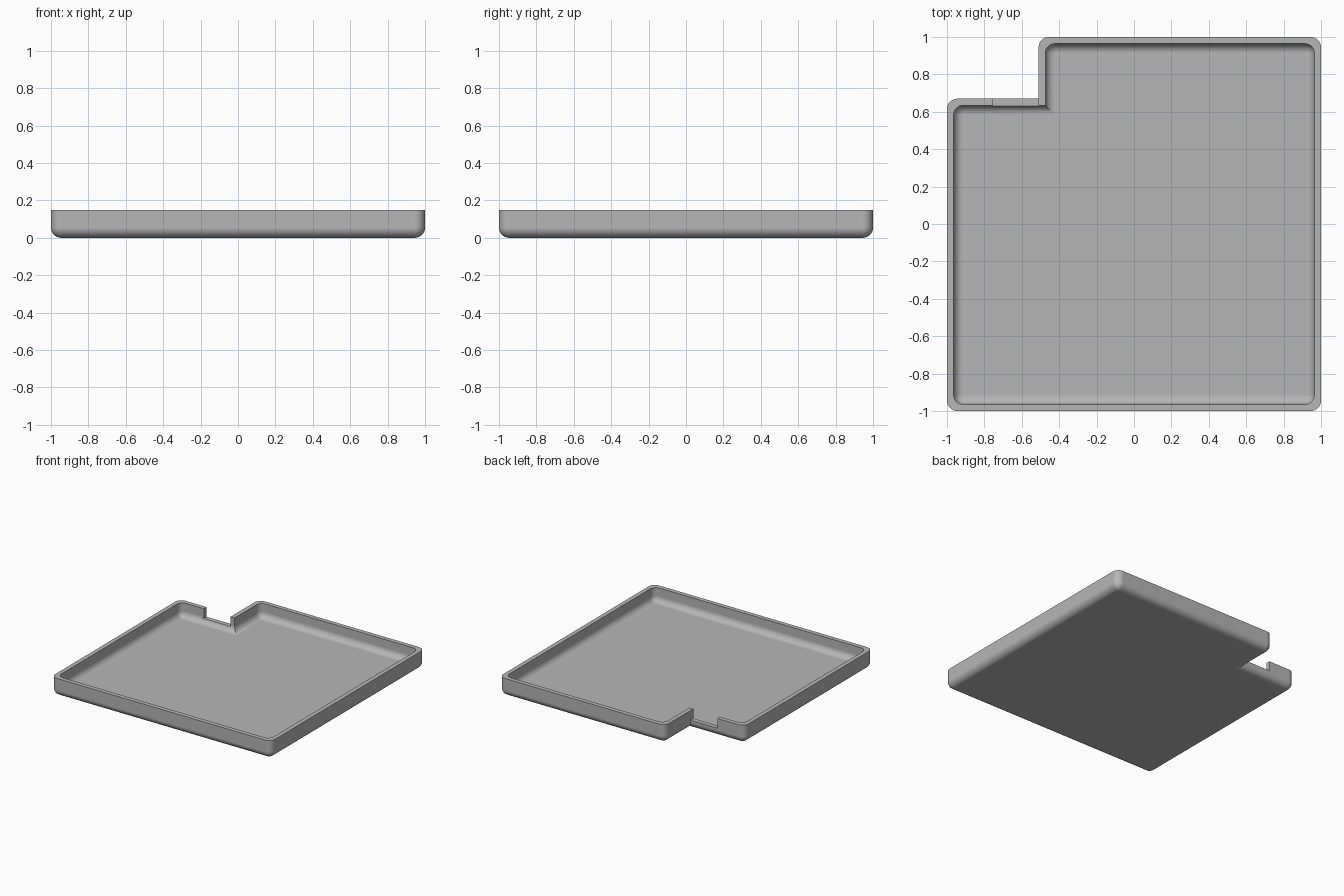
import bpy, bmesh
from math import sin, cos, pi

if "Cube" in bpy.data.objects:
    bpy.data.objects.remove(bpy.data.objects["Cube"])

HEIGHT, WALL, FLOOR = 0.15, 0.036, 0.034
ROUND, FILLET, STEPS = 0.055, 0.05, 8
STEP_X, STEP_Y = -0.51, 0.67      # cut-away back corner
NOTCH_X, NOTCH_Z = -0.755, 0.07   # opening in the short back wall

gray = bpy.data.materials.new("plain gray")
gray.use_nodes = True
color = (0.47, 0.47, 0.47, 1)
gray.diffuse_color = color
gray.node_tree.nodes["Principled BSDF"].inputs["Base Color"].default_value = color


def outline(inset, radius):
    """L-shaped loop with rounded outer corners and one sharp inner corner."""
    lo, hi = -1 + inset, 1 - inset
    sx, sy = STEP_X + inset, STEP_Y - inset
    points = []

    def corner(x, y, dx, dy, start):
        cx, cy = x - dx * radius, y - dy * radius
        for i in range(STEPS + 1):
            a = start + pi / 2 * i / STEPS
            points.append((cx + radius * cos(a), cy + radius * sin(a)))

    corner(lo, lo, -1, -1, pi)
    corner(hi, lo, 1, -1, 1.5 * pi)
    corner(hi, hi, 1, 1, 0)
    corner(sx, hi, -1, 1, pi / 2)
    points.append((sx, sy))
    corner(lo, sy, -1, 1, pi / 2)
    return points


# Cross-section of the shell: (inset, height, corner radius)
angles = [pi / 2 * i / STEPS for i in range(STEPS + 1)]
section = [(ROUND * (1 - sin(a)), ROUND * (1 - cos(a)), ROUND * sin(a)) for a in angles]
section += [(0, HEIGHT, ROUND), (WALL, HEIGHT, FILLET)]
section += [(WALL + FILLET * (1 - cos(a)), FLOOR + FILLET * (1 - sin(a)), FILLET * cos(a))
            for a in angles]

# Tray shell
bm = bmesh.new()
rings = [[bm.verts.new((x, y, z)) for x, y in outline(inset, max(r, 0))]
         for inset, z, r in section]
for low, high in zip(rings, rings[1:]):
    for i in range(len(low)):
        j = (i + 1) % len(low)
        bm.faces.new((low[i], low[j], high[j], high[i]))
bm.faces.new(rings[0][::-1])
bm.faces.new(rings[-1])
bmesh.ops.remove_doubles(bm, verts=bm.verts, dist=1e-5)
bmesh.ops.recalc_face_normals(bm, faces=bm.faces)
mesh = bpy.data.meshes.new("tray")
bm.to_mesh(mesh)
bm.free()
tray = bpy.data.objects.new("tray", mesh)
bpy.context.collection.objects.link(tray)
mesh.materials.append(gray)

# Notch in the short back wall
bpy.ops.mesh.primitive_cube_add(size=1, location=((NOTCH_X + STEP_X) / 2, STEP_Y - 0.01, NOTCH_Z + 0.1))
cutter = bpy.context.object
cutter.name = "notch_cutter"
cutter.scale = (STEP_X - NOTCH_X, 0.08, 0.2)
cutter.hide_render = True
cutter.data.materials.append(gray)
cut = tray.modifiers.new("notch", "BOOLEAN")
cut.operation, cut.solver, cut.object = "DIFFERENCE", "EXACT", cutter

bpy.ops.object.select_all(action="DESELECT")
tray.select_set(True)
bpy.context.view_layer.objects.active = tray
bpy.ops.object.modifier_apply(modifier=cut.name)
bpy.data.objects.remove(cutter)

# Smooth fillets, crisp rim and flat floor
bpy.ops.object.shade_smooth_by_angle(angle=pi / 6)
weighted = tray.modifiers.new("flat_shading", "WEIGHTED_NORMAL")
weighted.keep_sharp = True
